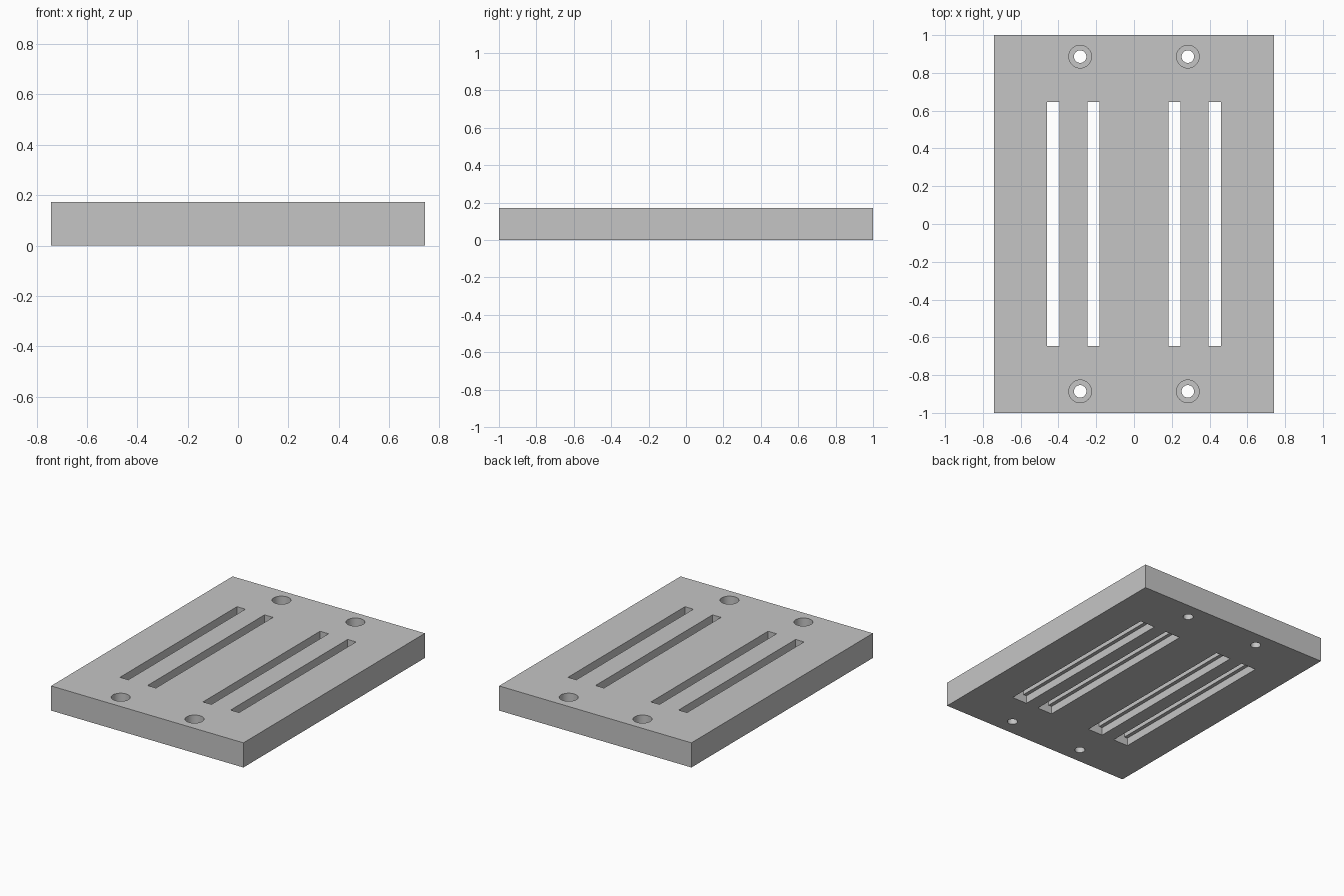
import bpy, bmesh, math
from mathutils import Matrix, Vector

cube = bpy.data.objects.get("Cube")
if cube:
    bpy.data.objects.remove(cube, do_unlink=True)

HALF_X, HALF_Y, HEIGHT = 0.742, 1.0, 0.172
SLOT_HALF_Y, SLOT_W, RECESS_W, RECESS_D = 0.645, 0.065, 0.116, 0.055
BORE_R, HEAD_R, HEAD_FLOOR = 0.033, 0.06, 0.085
OVER = 0.05  # how far cutters reach beyond the plate

grey = bpy.data.materials.new("plain grey")
grey.use_nodes = True
colour = (0.56, 0.56, 0.56, 1)
grey.diffuse_color = colour
grey.node_tree.nodes["Principled BSDF"].inputs["Base Color"].default_value = colour


def make_object(name, bm):
    bmesh.ops.recalc_face_normals(bm, faces=bm.faces)
    mesh = bpy.data.meshes.new(name)
    bm.to_mesh(mesh)
    bm.free()
    mesh.materials.append(grey)
    obj = bpy.data.objects.new(name, mesh)
    bpy.context.collection.objects.link(obj)
    return obj


def add_slot(bm, x):
    """Stepped slot: wide recess underneath, narrow slit through the top."""
    s, r = SLOT_W / 2, RECESS_W / 2
    half = [(r, -OVER), (r, RECESS_D), (s, RECESS_D), (s, HEIGHT + OVER)]
    outline = half + [(-px, pz) for px, pz in reversed(half)]
    face = bm.faces.new([bm.verts.new((x + px, -SLOT_HALF_Y, pz)) for px, pz in outline])
    new = bmesh.ops.extrude_face_region(bm, geom=[face])["geom"]
    verts = [g for g in new if isinstance(g, bmesh.types.BMVert)]
    bmesh.ops.translate(bm, verts=verts, vec=(0, 2 * SLOT_HALF_Y, 0))


def add_bore(bm, x, y, sides=48):
    """Screw hole with a wide flat-bottomed head pocket from the top."""
    profile = [(BORE_R, -OVER), (BORE_R, HEAD_FLOOR),
               (HEAD_R, HEAD_FLOOR), (HEAD_R, HEIGHT + OVER)]
    rings = [[bm.verts.new((x + r * math.cos(a), y + r * math.sin(a), z))
              for a in (math.tau * i / sides for i in range(sides))]
             for r, z in profile]
    for low, high in zip(rings, rings[1:]):
        for i in range(sides):
            j = (i + 1) % sides
            bm.faces.new((low[i], low[j], high[j], high[i]))
    bm.faces.new(rings[0])
    bm.faces.new(rings[-1])


# Plate
bm = bmesh.new()
size = Matrix.Diagonal((2 * HALF_X, 2 * HALF_Y, HEIGHT, 1))
bmesh.ops.create_cube(bm, size=1, matrix=Matrix.Translation((0, 0, HEIGHT / 2)) @ size)
plate = make_object("slotted_plate", bm)

# Slots and screw holes, mirrored left and right
bm = bmesh.new()
for side in (-1, 1):
    for x in (0.214, 0.427):
        add_slot(bm, side * x)
    for end in (-1, 1):
        add_bore(bm, side * 0.285, end * 0.886)
cutter = make_object("opening_cutter", bm)
cutter.hide_render = True

cut = plate.modifiers.new("openings", "BOOLEAN")
cut.operation, cut.solver, cut.object = "DIFFERENCE", "EXACT", cutter
bpy.context.view_layer.objects.active = plate
plate.select_set(True)
bpy.ops.object.modifier_apply(modifier=cut.name)
bpy.data.objects.remove(cutter, do_unlink=True)
bpy.ops.object.shade_smooth_by_angle(angle=math.radians(30))
